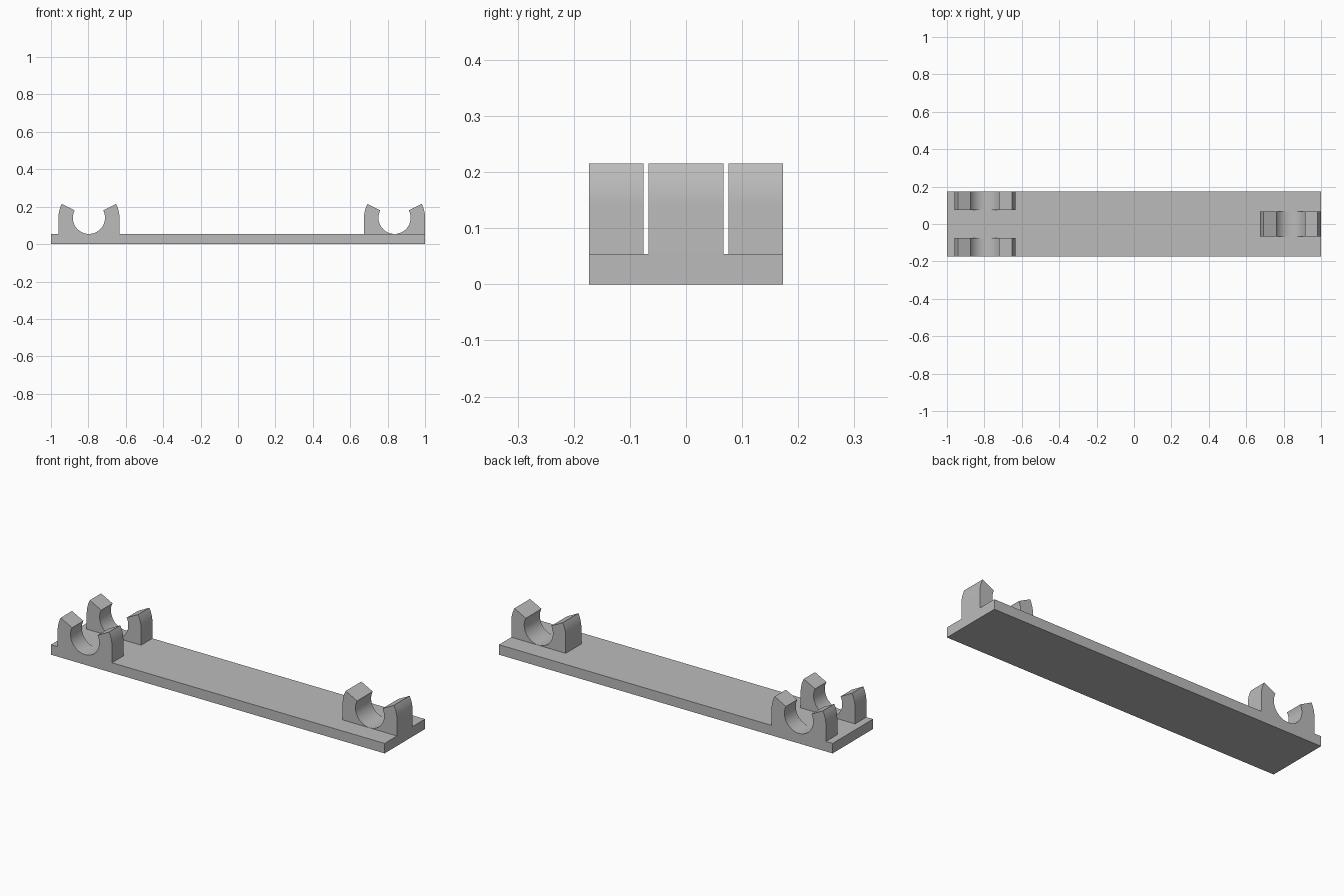
import bpy, bmesh, math
from mathutils import Vector

if "Cube" in bpy.data.objects:
    bpy.data.objects.remove(bpy.data.objects["Cube"], do_unlink=True)

grey = bpy.data.materials.new("plain grey")
grey.use_nodes = True
grey.diffuse_color = (0.5, 0.5, 0.5, 1)
grey.node_tree.nodes["Principled BSDF"].inputs["Base Color"].default_value = (0.5, 0.5, 0.5, 1)

BASE_TOP, HALF_DEPTH = 0.054, 0.173
INNER, OUTER = 0.086, 0.163
CENTRE_Z = BASE_TOP + INNER + 0.0005
TIP = math.radians(27.3)
STEPS = 32


def extrude_profile(name, profile, y0, y1):
    """Prism from an x-z outline, running from y0 to y1."""
    bm = bmesh.new()
    face = bm.faces.new([bm.verts.new((x, y0, z)) for x, z in profile])
    new = bmesh.ops.extrude_face_region(bm, geom=[face])["geom"]
    bmesh.ops.translate(bm, vec=Vector((0, y1 - y0, 0)),
                        verts=[v for v in new if isinstance(v, bmesh.types.BMVert)])
    bmesh.ops.recalc_face_normals(bm, faces=bm.faces)
    mesh = bpy.data.meshes.new(name)
    bm.to_mesh(mesh)
    bm.free()
    mesh.materials.append(grey)
    obj = bpy.data.objects.new(name, mesh)
    bpy.context.collection.objects.link(obj)
    return obj


def arc(cx, radius, start, end, steps):
    angles = [start + (end - start) * i / steps for i in range(steps + 1)]
    return [(cx + radius * math.cos(a), CENTRE_Z + radius * math.sin(a)) for a in angles]


def clip(name, cx, y0, y1):
    """Open snap clip: straight legs, rounded shoulders, round bore."""
    foot = BASE_TOP / 2
    profile = [(cx - OUTER, foot), (cx + OUTER, foot)]
    profile += arc(cx, OUTER, 0, TIP, 8)
    profile += arc(cx, INNER, TIP, -math.pi - TIP, STEPS)
    profile += arc(cx, OUTER, math.pi - TIP, math.pi, 8)
    return extrude_profile(name, profile, y0, y1)


# Base plate
base = extrude_profile("base_plate", [(-1, 0), (1, 0), (1, BASE_TOP), (-1, BASE_TOP)],
                       -HALF_DEPTH, HALF_DEPTH)

# Paired clips at one end, a single middle clip at the other
clips = [clip("front_clip", -0.797, -HALF_DEPTH, -0.076),
         clip("back_clip", -0.797, 0.076, HALF_DEPTH),
         clip("middle_clip", 1 - OUTER, -0.067, 0.067)]

# Fuse the clips into the plate
for part in clips:
    union = base.modifiers.new("fuse_" + part.name, "BOOLEAN")
    union.operation = "UNION"
    union.solver = "EXACT"
    union.object = part
    bpy.context.view_layer.objects.active = base
    bpy.ops.object.modifier_apply(modifier=union.name)
    bpy.data.objects.remove(part, do_unlink=True)
base.name = "base_plate_with_clips"

# Smooth bores and shoulders, crisp edges elsewhere
base.select_set(True)
bpy.ops.object.shade_smooth_by_angle(angle=math.radians(20))
